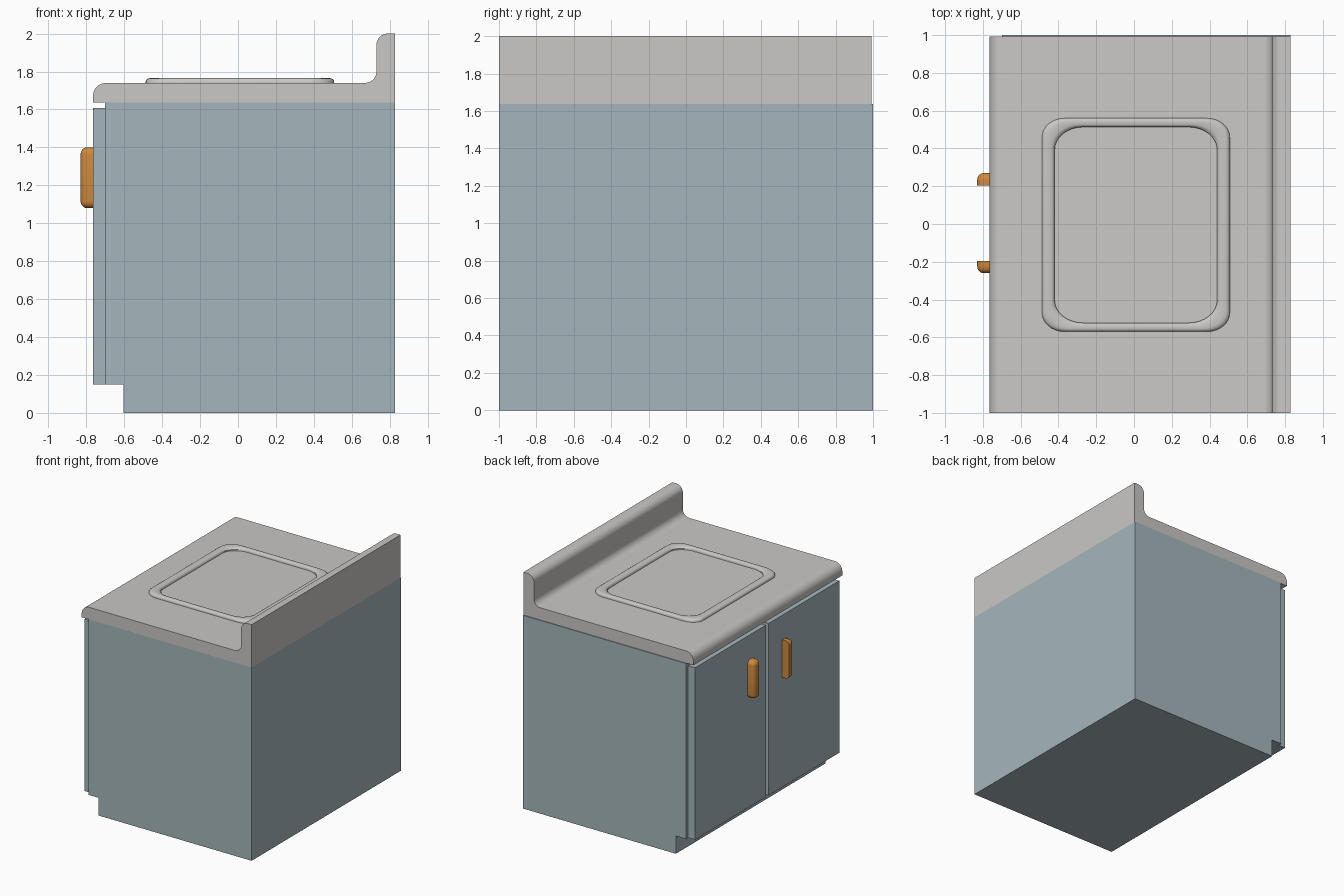
import bpy, bmesh, math

if "Cube" in bpy.data.objects:
    bpy.data.objects.remove(bpy.data.objects["Cube"])


def material(name, rgb):
    m = bpy.data.materials.new(name)
    m.diffuse_color = (*rgb, 1)
    m.use_nodes = True
    m.node_tree.nodes["Principled BSDF"].inputs["Base Color"].default_value = m.diffuse_color
    return m


BLUE = material("pale blue grey", (0.376, 0.468, 0.503))
STONE = material("light warm grey", (0.59, 0.578, 0.565))
WOOD = material("orange wood", (0.62, 0.25, 0.047))


def finish(bm, name, mat, smooth=False):
    bmesh.ops.recalc_face_normals(bm, faces=bm.faces)
    me = bpy.data.meshes.new(name)
    bm.to_mesh(me)
    bm.free()
    me.materials.append(mat)
    ob = bpy.data.objects.new(name, me)
    bpy.context.collection.objects.link(ob)
    if smooth:
        bpy.ops.object.select_all(action='DESELECT')
        ob.select_set(True)
        bpy.context.view_layer.objects.active = ob
        bpy.ops.object.shade_smooth_by_angle(angle=math.radians(35))
    return ob


def extrude_profile(name, pts, y0, y1, mat, smooth=False):
    bm = bmesh.new()
    face = bm.faces.new([bm.verts.new((x, y0, z)) for x, z in pts])
    new = bmesh.ops.extrude_face_region(bm, geom=[face])["geom"]
    verts = [v for v in new if isinstance(v, bmesh.types.BMVert)]
    bmesh.ops.translate(bm, verts=verts, vec=(0, y1 - y0, 0))
    return finish(bm, name, mat, smooth)


def box(x0, x1, y0, y1, z0, z1):
    bm = bmesh.new()
    bmesh.ops.create_cube(bm, size=1)
    for v in bm.verts:
        v.co = (x1 if v.co.x > 0 else x0, y1 if v.co.y > 0 else y0, z1 if v.co.z > 0 else z0)
    return bm


def arc(cx, cz, r, a0, a1, n=8):
    return [(cx + r * math.cos(math.radians(a0 + (a1 - a0) * i / n)),
             cz + r * math.sin(math.radians(a0 + (a1 - a0) * i / n))) for i in range(n + 1)]


# Cabinet body with toe kick
extrude_profile("cabinet", [(-0.605, 0), (0.828, 0), (0.828, 1.637), (-0.70, 1.637),
                            (-0.70, 0.15), (-0.605, 0.15)], -1, 1, BLUE)

# Countertop with rounded front lip, cove and backsplash
top = [(-0.765, 1.637)] + arc(-0.695, 1.67, 0.07, 180, 90) + arc(0.67, 1.80, 0.06, 270, 360)
top += arc(0.79, 1.94, 0.06, 180, 90) + [(0.828, 2.0), (0.828, 1.637)]
extrude_profile("countertop", top, -1, 0.993, STONE, True)

# Raised rounded sink rim, lofted from outer to inner outline
bm = bmesh.new()
outer = (-0.487, 0.507, -0.57, 0.56, 0.12, 0.10)
inner = (-0.42, 0.44, -0.523, 0.513, 0.15, 0.12)
loops = []
for t, z in [(0, 1.735), (0, 1.748), (0.06, 1.757), (0.18, 1.763), (0.32, 1.765),
             (0.75, 1.765), (0.9, 1.76), (1, 1.75), (1, 1.735)]:
    x0, x1, y0, y1, rx, ry = [a + (b - a) * t for a, b in zip(outer, inner)]
    loop = []
    for k, (cx, cy) in enumerate([(x1 - rx, y1 - ry), (x0 + rx, y1 - ry),
                                  (x0 + rx, y0 + ry), (x1 - rx, y0 + ry)]):
        for i in range(9):
            a = math.pi / 2 * (k + i / 8)
            loop.append(bm.verts.new((cx + rx * math.cos(a), cy + ry * math.sin(a), z)))
    loops.append(loop)
for a, b in zip(loops, loops[1:]):
    for i in range(len(a)):
        j = (i + 1) % len(a)
        bm.faces.new((a[i], a[j], b[j], b[i]))
finish(bm, "sink_rim", STONE, True)

# Doors and half-round handles, mirrored about the door gap
MID = 0.005
for side, s in (("left", 1), ("right", -1)):
    ya, yb = sorted((MID + s * 0.02, MID + s * 0.965))
    finish(box(-0.765, -0.70, ya, yb, 0.15, 1.607), side + "_door", BLUE)

    flat, rnd = MID + s * 0.2, MID + s * 0.265
    bm = box(-0.83, -0.76, min(flat, rnd), max(flat, rnd), 1.08, 1.40)
    edges = [e for e in bm.edges
             if not all(abs(v.co.y - flat) < 1e-4 for v in e.verts)
             and not all(v.co.x > -0.77 for v in e.verts)]
    bmesh.ops.bevel(bm, geom=edges, offset=0.035, segments=5, profile=0.5, affect='EDGES')
    finish(bm, side + "_handle", WOOD, True)
